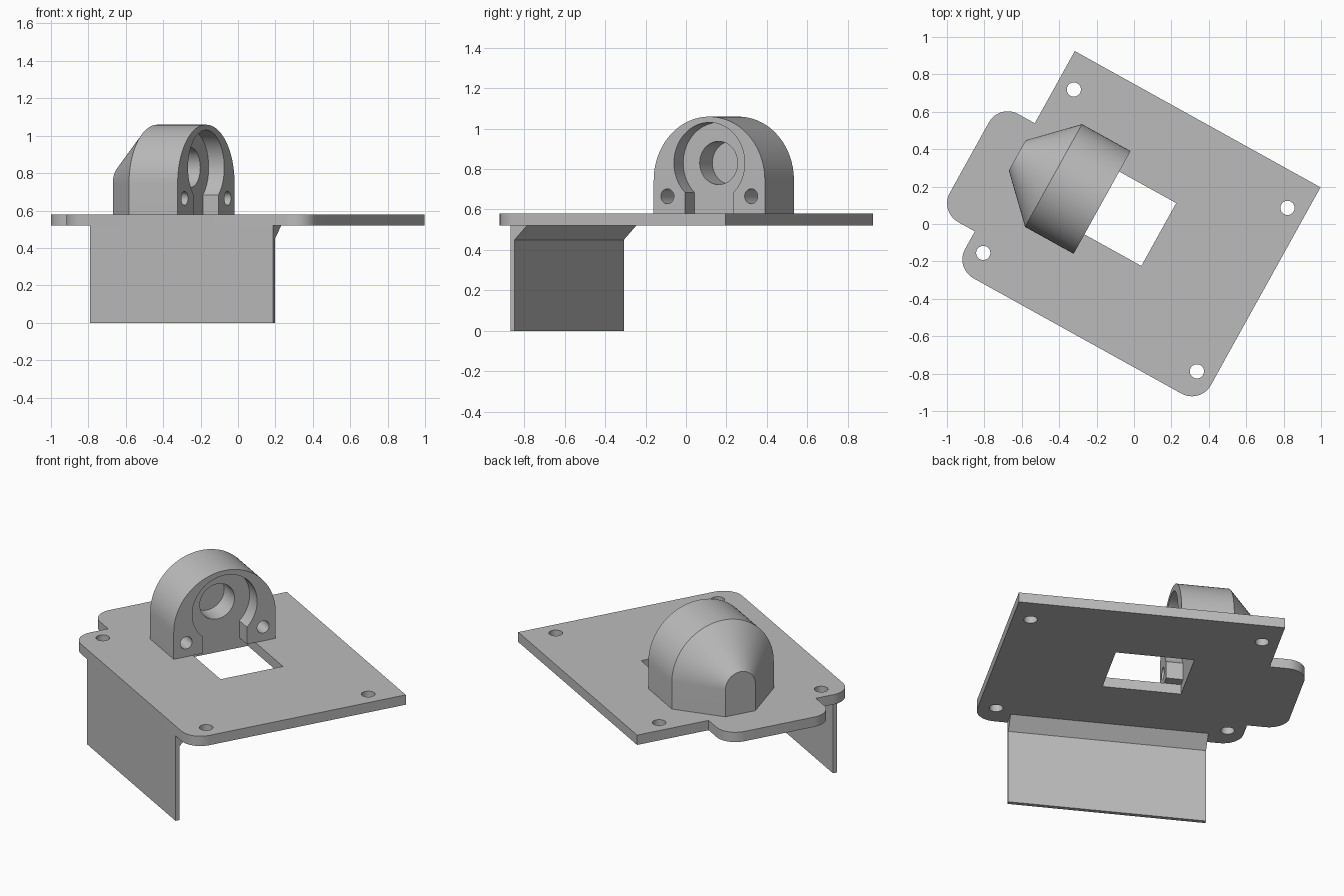
import bpy
import bmesh
from math import pi, sin, cos, asin, radians

if "Cube" in bpy.data.objects:
    bpy.data.objects.remove(bpy.data.objects["Cube"], do_unlink=True)

TURN = radians(-29)        # whole bracket is turned on the ground plane
FLOOR, TOP = 0.52, 0.58    # mounting plate underside and top
MID = 0.018                # centre line of the housing

grey = bpy.data.materials.new("plain grey")
grey.use_nodes = True
grey.diffuse_color = (0.5, 0.5, 0.5, 1)
grey.node_tree.nodes["Principled BSDF"].inputs["Base Color"].default_value = (0.5, 0.5, 0.5, 1)


def loft(name, sections):
    """Solid through matching cross-sections, capped at both ends."""
    bm = bmesh.new()
    rings = [[bm.verts.new(p) for p in s] for s in sections]
    for a, b in zip(rings, rings[1:]):
        for i in range(len(a)):
            j = (i + 1) % len(a)
            bm.faces.new((a[i], a[j], b[j], b[i]))
    bm.faces.new(rings[0])
    bm.faces.new(rings[-1])
    bmesh.ops.recalc_face_normals(bm, faces=bm.faces)
    mesh = bpy.data.meshes.new(name)
    bm.to_mesh(mesh)
    bm.free()
    mesh.materials.append(grey)
    ob = bpy.data.objects.new(name, mesh)
    ob.rotation_euler.z = TURN
    bpy.context.collection.objects.link(ob)
    return ob


def upright(name, outline, low, high):
    return loft(name, [[(x, y, z) for x, y in outline] for z in (low, high)])


def lengthwise(name, outline, start, end):
    return loft(name, [[(x, y, z) for y, z in outline] for x in (start, end)])


def arc(cx, cy, r, start, end, steps):
    angles = [start + (end - start) * i / steps for i in range(steps + 1)]
    return [(cx + r * cos(a), cy + r * sin(a)) for a in angles]


def circle(cx, cy, r, steps=48):
    return arc(cx, cy, r, 0, 2 * pi, steps)[:-1]


def rect(x0, x1, y0, y1):
    return [(x0, y0), (x1, y0), (x1, y1), (x0, y1)]


def cut(target, cutters):
    bpy.context.view_layer.objects.active = target
    for c in cutters:
        c.hide_render = True
        mod = target.modifiers.new("cut", "BOOLEAN")
        mod.operation = "DIFFERENCE"
        mod.solver = "EXACT"
        mod.object = c
        bpy.ops.object.modifier_apply(modifier=mod.name)
        bpy.data.objects.remove(c, do_unlink=True)


# Mounting plate with rounded corners and a side tab
LEFT, RIGHT, BACK, FRONT = -0.725, 0.777, 0.655, -0.67
TAB, TAB_BACK, TAB_FRONT, R = -0.942, 0.214, -0.447, 0.115
outline = [(RIGHT, BACK), (LEFT, BACK), (LEFT, TAB_BACK)]
outline += arc(TAB + R, TAB_BACK - R, R, pi / 2, pi, 12)
outline += arc(TAB + R, TAB_FRONT + R, R, pi, 1.5 * pi, 12)
outline += [(LEFT, TAB_FRONT)]
outline += arc(LEFT + R, FRONT + R, R, pi, 1.5 * pi, 12)
outline += arc(RIGHT - R, FRONT + R, R, 1.5 * pi, 2 * pi, 12)
plate = upright("mounting_plate", outline, FLOOR, TOP)

# Window and four screw holes through the plate
cutters = [upright("window_cutter", rect(-0.3, 0.143, -0.177, 0.207), 0.4, 0.7)]
for x in (-0.63, 0.676):
    for y in (-0.526, 0.473):
        cutters.append(upright("hole_cutter", circle(x, y, 0.038, 32), 0.4, 0.7))
cut(plate, cutters)


# Arched housing with a tapered rear end
def arch(x, r):
    profile = [(MID + r, TOP)] + arc(MID, 0.745, r, 0, pi, 48) + [(MID - r, TOP)]
    return [(x, y, z) for y, z in profile]


FACE, SEAT = -0.205, -0.3
housing = loft("sensor_housing", [arch(FACE, 0.314), arch(-0.502, 0.314), arch(-0.724, 0.092)])

# Keyhole recess, deeper bore and two blind screw holes in the housing face
BORE_Z, RECESS, SLOT = 0.83, 0.2, 0.137
a = asin(SLOT / RECESS)
keyhole = arc(MID, BORE_Z, RECESS, a - pi / 2, 1.5 * pi - a, 56)
keyhole += [(MID - SLOT, 0.5), (MID + SLOT, 0.5)]
cutters = [lengthwise("recess_cutter", keyhole, SEAT, 0),
           lengthwise("bore_cutter", circle(MID, BORE_Z, 0.107), SEAT - 0.13, -0.25)]
for side in (-1, 1):
    cutters.append(lengthwise("screw_cutter", circle(MID + side * 0.237, 0.665, 0.037, 32), -0.4, 0))
cut(housing, cutters)

# Hanging front flap with a sloped brace along its top
flap_profile = [(FRONT, 0), (-0.646, 0), (-0.646, 0.45), (-0.576, FLOOR), (FRONT, FLOOR)]
flap = lengthwise("front_flap", flap_profile, -0.532, 0.584)

# Smooth curves, crisp edges
bpy.ops.object.select_all(action="DESELECT")
for ob in (plate, housing, flap):
    ob.select_set(True)
bpy.context.view_layer.objects.active = plate
bpy.ops.object.shade_smooth_by_angle(angle=radians(25))
